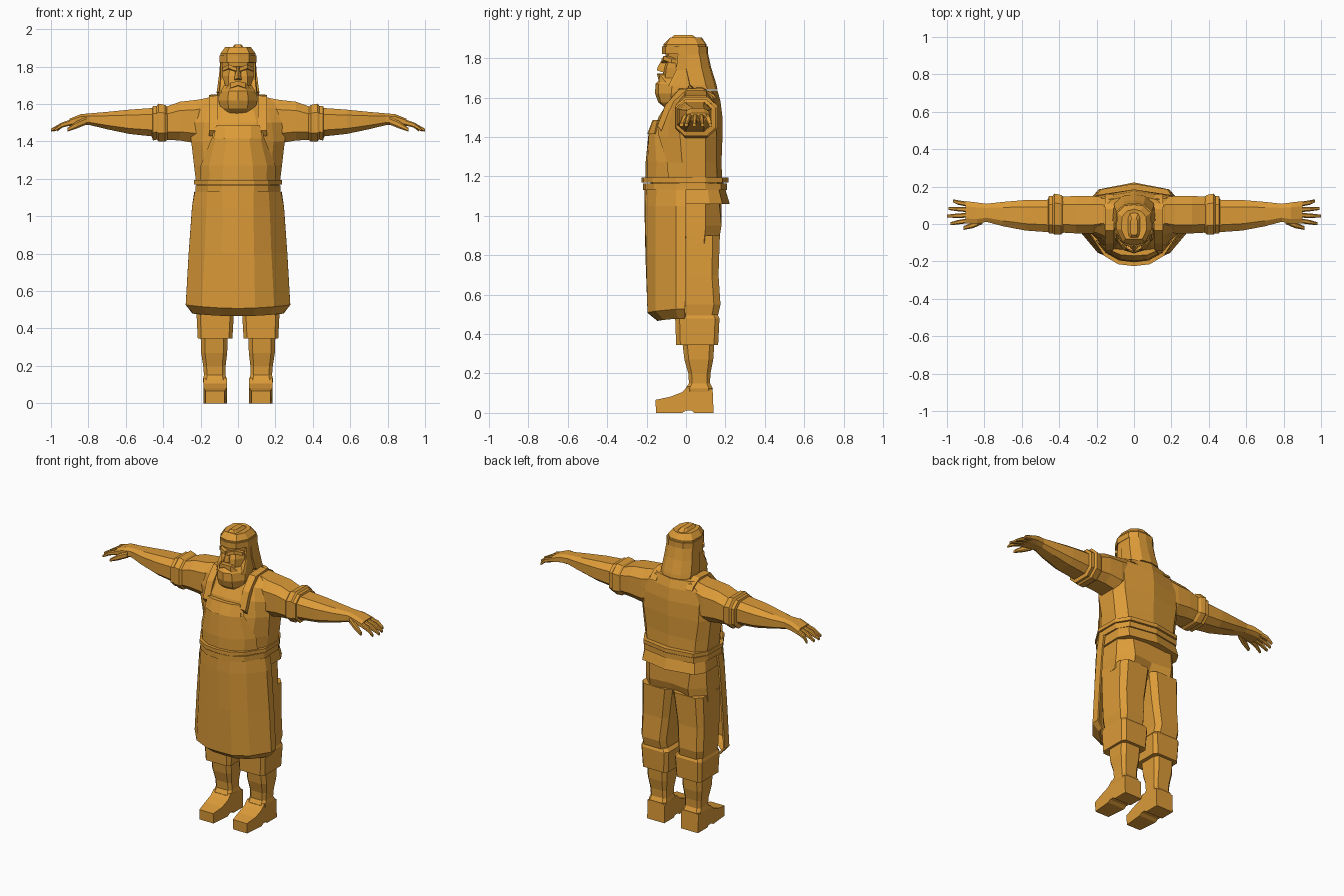
import bpy, bmesh, math
from mathutils import Vector

mat = bpy.data.materials.new("ochre clay")
mat.diffuse_color = (0.72, 0.33, 0.04, 1)


def loft(name, rings, closed=True):
    """Skin a list of equal-length point rings; closed rings get end caps."""
    bm = bmesh.new()
    rows = [[bm.verts.new(p) for p in r] for r in rings]
    n = len(rows[0])
    for a, b in zip(rows, rows[1:]):
        for i in range(n if closed else n - 1):
            j = (i + 1) % n
            bm.faces.new((a[i], a[j], b[j], b[i]))
    if closed:
        bm.faces.new(rows[0])
        bm.faces.new(rows[-1])
    bmesh.ops.recalc_face_normals(bm, faces=bm.faces)
    me = bpy.data.meshes.new(name)
    bm.to_mesh(me)
    bm.free()
    me.materials.append(mat)
    ob = bpy.data.objects.new(name, me)
    bpy.context.collection.objects.link(ob)
    return ob


def hoop(z, *half, drop=0):
    """Symmetric horizontal ring from a half outline, front to back."""
    pts = list(half) + [(-x, y) for x, y in reversed(half) if x > 0]
    return [(x, y, z + drop * abs(x)) for x, y in pts]


def block(z, x0, x1, y0, y1, s=1, c=0.3):
    """Chamfered horizontal ring, mirrored by s."""
    cx, cy, rx, ry = (x0 + x1) / 2, (y0 + y1) / 2, (x1 - x0) / 2, (y1 - y0) / 2
    k = 1 - c
    o = [(1, -k), (1, k), (k, 1), (-k, 1), (-1, k), (-1, -k), (-k, -1), (k, -1)]
    return [(s * (cx + a * rx), cy + b * ry, z) for a, b in o]


def slice_x(s, x, y0, y1, z0, z1, c=0.45):
    """Chamfered ring across the arm."""
    return [(s * x, p, q) for p, q, _ in [(b, a, 0) for a, b, _ in block(0, z0, z1, y0, y1, 1, c)]]


def box8(name, lo, hi):
    return loft(name, [[(x, y, lo[2] if k == 0 else hi[2]) for x, y in
                ((lo[0], lo[1]), (hi[0], lo[1]), (hi[0], hi[1]), (lo[0], hi[1]))] for k in (0, 1)])


# torso shirt with chest and shoulders
loft("shirt_torso", [
    hoop(1.15, (0, -.18), (.09, -.17), (.17, -.12), (.22, -.03), (.22, .10), (.17, .16), (0, .185)),
    hoop(1.27, (0, -.185), (.10, -.17), (.18, -.11), (.235, -.02), (.235, .10), (.18, .155), (0, .18)),
    hoop(1.40, (0, -.17), (.11, -.15), (.19, -.09), (.25, -.03), (.25, .10), (.20, .155), (0, .185)),
    hoop(1.50, (0, -.14), (.10, -.13), (.18, -.08), (.25, -.04), (.25, .10), (.20, .15), (0, .185)),
    hoop(1.58, (0, -.09), (.08, -.09), (.16, -.06), (.24, -.03), (.24, .09), (.19, .14), (0, .175)),
    hoop(1.635, (0, -.04), (.06, -.04), (.12, -.02), (.16, .0), (.16, .09), (.12, .13), (0, .16)),
])

# apron bib with folded top edge
bib = loft("apron_bib", [
    hoop(1.17, (0, -.205), (.08, -.195), (.15, -.155), (.205, -.085))[::1],
    hoop(1.27, (0, -.205), (.08, -.195), (.155, -.15), (.20, -.095)),
    hoop(1.42, (0, -.19), (.06, -.187), (.12, -.16), (.14, -.14)),
    hoop(1.475, (0, -.165), (.06, -.16), (.11, -.14), (.125, -.13)),
])
fold = loft("bib_fold", [
    hoop(1.415, (0, -.197), (.07, -.192), (.132, -.16), (.10, -.13)),
    hoop(1.485, (0, -.17), (.07, -.165), (.117, -.145), (.10, -.11)),
])

# apron skirt, open at the back, curling in at the hem
rows = []
for z, h in (
    (1.13, ((0, -.205), (.08, -.197), (.16, -.145), (.225, -.05), (.228, .0))),
    (1.05, ((0, -.205), (.08, -.199), (.165, -.15), (.24, -.05), (.24, .0))),
    (.80, ((0, -.20), (.085, -.197), (.175, -.15), (.258, -.05), (.258, -.002))),
    (.51, ((0, -.19), (.09, -.19), (.19, -.15), (.274, -.05), (.274, -.004))),
    (.47, ((0, -.14), (.08, -.14), (.16, -.11), (.235, -.04), (.24, -.004))),
):
    d = .06 if z < .6 else 0
    rows.append([(-x, y, z + d * x * x * 4) for x, y in reversed(h[1:])] + [(x, y, z + d * x * x * 4) for x, y in h])
skirt = loft("apron_skirt", rows, closed=False)
sol = skirt.modifiers.new("thickness", "SOLIDIFY")
sol.thickness, sol.offset = .012, 0

# belts and shirt tail
def belt(name, z0, z1, g):
    half = ((0, -.215 - g), (.085, -.205 - g), (.16, -.16 - g), (.225 + g, -.05), (.222 + g, .10), (.18, .175 + g), (0, .205 + g))
    loft(name, [hoop(z0, *half), hoop(z1, *half)])

belt("apron_waistband", 1.13, 1.165, .003)
belt("belt_cord", 1.17, 1.195, .01)
loft("shirt_tail", [
    hoop(1.06, (0, -.10), (.17, -.10), (.225, -.03), (.228, .12), (.19, .185), (0, .222)),
    hoop(1.14, (0, -.10), (.17, -.10), (.215, -.03), (.215, .11), (.18, .165), (0, .198)),
    hoop(1.19, (0, -.10), (.17, -.10), (.21, -.03), (.21, .10), (.17, .155), (0, .185)),
])

# trouser seat
loft("trouser_seat", [
    hoop(.86, (0, -.03), (.12, -.07), (.215, -.04), (.225, .09), (.14, .165), (0, .12)),
    hoop(.95, (0, -.06), (.12, -.09), (.215, -.05), (.222, .10), (.14, .18), (0, .165)),
    hoop(1.10, (0, -.09), (.12, -.10), (.21, -.05), (.215, .10), (.15, .165), (0, .18)),
])

for s, side in ((1, "left"), (-1, "right")):
    # trouser leg and turned cuff
    loft(side + "_trouser_leg", [block(.46, .04, .212, -.04, .155, s),
         block(.55, .045, .225, -.05, .175, s), block(.70, .03, .225, -.06, .165, s),
         block(.90, .002, .22, -.07, .172, s)])
    loft(side + "_trouser_cuff", [block(.345, .03, .215, -.05, .163, s, .2),
         block(.48, .022, .222, -.055, .17, s, .2), block(.50, .04, .215, -.045, .16, s, .2)])
    # boot shaft with ankle folds
    loft(side + "_boot_shaft", [block(.03, .062, .184, 0, .138, s), block(.10, .064, .184, .0, .132, s),
         block(.125, .06, .188, -.002, .136, s), block(.15, .066, .182, .015, .122, s),
         block(.20, .066, .186, .012, .124, s), block(.27, .058, .197, -.008, .138, s),
         block(.37, .054, .20, -.02, .145, s)])
    # foot: side outline swept across its width
    outline = ((-.152, .0), (-.155, .066), (-.08, .082), (-.02, .105), (.01, .135),
               (.135, .12), (.14, 0), (.04, 0), (.03, .012), (-.0, .012), (-.02, 0))
    loft(side + "_foot", [[(s * (x + i * (.012 if y < -.1 else 0)), y, z) for y, z in outline]
                          for x, i in ((.06, 1), (.185, -1))])
    # sleeve and rolled cuff
    loft(side + "_sleeve", [slice_x(s, .14, -.03, .14, 1.42, 1.637), slice_x(s, .22, -.05, .15, 1.39, 1.622),
         slice_x(s, .31, -.05, .15, 1.405, 1.612), slice_x(s, .40, -.045, .145, 1.41, 1.58)])
    loft(side + "_sleeve_cuff", [slice_x(s, .375, -.045, .145, 1.41, 1.58), slice_x(s, .39, -.056, .155, 1.40, 1.595),
         slice_x(s, .425, -.056, .162, 1.40, 1.602), slice_x(s, .435, -.05, .15, 1.41, 1.59),
         slice_x(s, .455, -.05, .15, 1.405, 1.59), slice_x(s, .46, -.035, .13, 1.425, 1.575)])
    # bare arm and palm
    loft(side + "_forearm", [slice_x(s, .44, -.045, .13, 1.425, 1.58), slice_x(s, .58, -.035, .128, 1.44, 1.57),
         slice_x(s, .70, -.012, .118, 1.465, 1.558), slice_x(s, .79, .012, .108, 1.487, 1.55),
         slice_x(s, .84, .0, .115, 1.488, 1.546), slice_x(s, .90, .002, .122, 1.482, 1.522)])
    # fingers and thumb
    for i in range(4):
        y, e = .018 + .029 * i, (.982, 1.0, .992, .968)[i]
        y2 = y + (i - 1.4) * .012
        loft(f"{side}_finger_{i + 1}", [slice_x(s, .885, y - .013, y + .013, 1.488, 1.52),
             slice_x(s, .94, (y + y2) / 2 - .012, (y + y2) / 2 + .012, 1.474, 1.502),
             slice_x(s, e, y2 - .008, y2 + .008, 1.452, 1.468)])
    loft(side + "_thumb", [slice_x(s, .81, .0, .04, 1.49, 1.53), slice_x(s, .86, -.022, .01, 1.47, 1.51),
         slice_x(s, .912, -.032, -.012, 1.452, 1.472)])
    # apron strap over the shoulder
    path = ((-.145, 1.46), (-.105, 1.565), (-.035, 1.645), (.08, 1.652), (.14, 1.62))
    strap = [[(s * x, y - a, z + b) for x, a, b in ((.107, 0, 0), (.155, 0, -.003), (.155, -.02, -.03), (.107, -.02, -.03))]
             for y, z in path]
    loft(side + "_apron_strap", strap)
    # brow, eye, ear-side hair lock and moustache
    loft(side + "_brow", [[(s * x, y, z) for x, y, z in r] for r in (
        ((.008, -.125, 1.775), (.008, -.125, 1.795), (.008, -.09, 1.80), (.008, -.09, 1.77)),
        ((.05, -.115, 1.79), (.05, -.112, 1.812), (.05, -.08, 1.81), (.05, -.08, 1.785)),
        ((.084, -.075, 1.775), (.084, -.072, 1.795), (.078, -.04, 1.795), (.078, -.04, 1.775)))])
    loft(side + "_sideburn", [block(1.66, .06, .104, -.09, .03, s), block(1.74, .07, .095, -.05, .02, s),
         block(1.83, .075, .095, -.04, .02, s)])
    loft(side + "_moustache", [[(s * x, y, z) for x, y, z in r] for r in (
        ((0, -.142, 1.70), (0, -.148, 1.722), (0, -.09, 1.722), (0, -.09, 1.69)),
        ((.04, -.138, 1.685), (.04, -.132, 1.715), (.04, -.08, 1.715), (.04, -.08, 1.68)),
        ((.078, -.10, 1.64), (.082, -.09, 1.665), (.07, -.05, 1.67), (.07, -.05, 1.64)))])

# neck and collar
loft("neck", [block(1.56, -.08, .08, -.06, .10), block(1.72, -.065, .065, -.04, .08)])

# head and face
loft("head", [
    hoop(1.62, (0, -.10), (.05, -.09), (.075, -.02), (.07, .06), (0, .08)),
    hoop(1.70, (0, -.12), (.05, -.105), (.083, -.04), (.08, .07), (0, .09)),
    hoop(1.75, (0, -.115), (.05, -.10), (.084, -.05), (.085, .07), (0, .10)),
    hoop(1.785, (0, -.10), (.045, -.088), (.08, -.05), (.088, .07), (0, .105)),
    hoop(1.84, (0, -.108), (.055, -.09), (.086, -.04), (.086, .07), (0, .103)),
])
loft("nose", [
    [(-.02, -.10, 1.725), (.02, -.10, 1.725), (.02, -.125, 1.73), (0, -.148, 1.738), (-.02, -.125, 1.73)],
    [(-.018, -.10, 1.755), (.018, -.10, 1.755), (.014, -.122, 1.755), (0, -.144, 1.755), (-.014, -.122, 1.755)],
    [(-.012, -.08, 1.80), (.012, -.08, 1.80), (.009, -.108, 1.80), (0, -.118, 1.80), (-.009, -.108, 1.80)]])

# hair cap with a centre ridge, headband, back mane
loft("hair_cap", [
    hoop(1.82, (0, -.11), (.055, -.095), (.09, -.04), (.09, .06), (.05, .10), (0, .106)),
    hoop(1.87, (0, -.115), (.06, -.10), (.094, -.03), (.09, .06), (.05, .098), (0, .104)),
    hoop(1.905, (0, -.08), (.045, -.08), (.068, -.03), (.064, .04), (.035, .07), (0, .08)),
    hoop(1.90, (0, -.06), (.012, -.05), (.02, -.03), (.02, .02), (.012, .05), (0, .06)),
])
loft("hair_ridge", [block(1.89, -.04, .04, -.085, .075), block(1.918, -.018, .018, -.06, .03)])
band = ((0, -.122), (.058, -.105), (.099, -.038), (.096, .065), (.054, .106), (0, .112))
loft("headband", [hoop(1.822, *band), hoop(1.86, *band)])
loft("hair_mane", [
    hoop(1.64, (0, .05), (.08, .04), (.112, .05), (.105, .11), (.06, .15), (0, .16)),
    hoop(1.665, (0, .03), (.08, .015), (.114, .02), (.107, .10), (.06, .145), (0, .155)),
    hoop(1.75, (0, .02), (.08, .0), (.102, .0), (.10, .08), (.055, .12), (0, .128)),
    hoop(1.84, (0, .02), (.08, .0), (.094, .0), (.092, .065), (.05, .103), (0, .108)),
])

# beard
loft("beard", [
    hoop(1.54, (0, -.095), (.04, -.09), (.065, -.07), (.06, -.04), (0, -.03)),
    hoop(1.575, (0, -.14), (.05, -.128), (.092, -.075), (.085, -.01), (0, .0)),
    hoop(1.62, (0, -.157), (.055, -.14), (.105, -.075), (.10, .01), (0, .02)),
    hoop(1.67, (0, -.155), (.05, -.138), (.10, -.07), (.10, .015), (0, .02)),
    hoop(1.70, (0, -.125), (.045, -.11), (.088, -.05), (.09, .01), (0, .02)),
])
